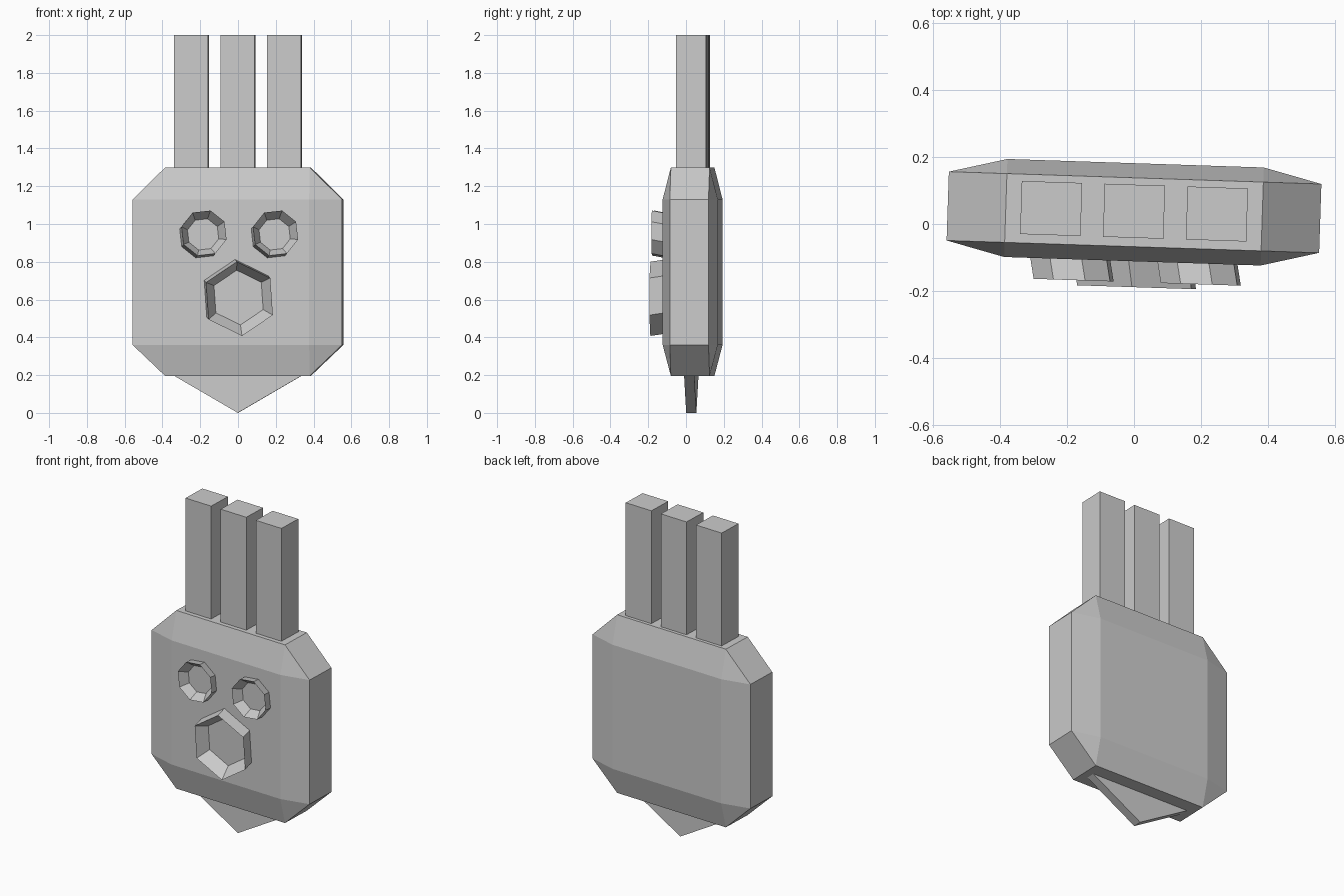
import bpy, bmesh
from math import sin, cos, radians, tau
from mathutils import Matrix

if "Cube" in bpy.data.objects:
    bpy.data.objects.remove(bpy.data.objects["Cube"])

# The whole model is turned slightly about z and set a little back
PLACE = Matrix.Translation((0, 0.035, 0)) @ Matrix.Rotation(radians(-1.9), 4, 'Z')


def finish(name, bm):
    bmesh.ops.recalc_face_normals(bm, faces=bm.faces)
    bm.transform(PLACE)
    mesh = bpy.data.meshes.new(name)
    bm.to_mesh(mesh)
    bm.free()
    obj = bpy.data.objects.new(name, mesh)
    bpy.context.collection.objects.link(obj)
    return obj


def box(name, center, size):
    bm = bmesh.new()
    bmesh.ops.create_cube(bm, size=1, matrix=Matrix.Translation(center) @ Matrix.Diagonal((*size, 1)))
    return finish(name, bm)


def ring(bm, sides, radius, cx, y, cz, phase):
    angles = [radians(phase) + tau * i / sides for i in range(sides)]
    return [bm.verts.new((cx + radius * cos(a), y, cz + radius * sin(a))) for a in angles]


def bridge(bm, a, b):
    for i in range(len(a)):
        j = (i + 1) % len(a)
        bm.faces.new((a[i], a[j], b[j], b[i]))


def bowl(name, sides, phase, back, front, r_out, r_in, y_front):
    """Leaning tube with a sharp rim and a funnel-shaped hollow."""
    bm = bmesh.new()
    outer = ring(bm, sides, r_out, back[0], -0.135, back[1], phase)
    rim = ring(bm, sides, r_out, front[0], y_front, front[1], phase)
    floor_cx, floor_cz = (back[0] + front[0]) / 2, (back[1] + front[1]) / 2
    floor = ring(bm, sides, r_in, floor_cx, -0.149, floor_cz, phase)
    bridge(bm, outer, rim)
    bridge(bm, rim, floor)
    bm.faces.new(floor)
    bm.faces.new(outer)
    return finish(name, bm)


# Body: chamfered slab, thick in the middle and thinner at the rim
bm = bmesh.new()
for sx in (-1, 1):
    for sy in (-1, 1):
        for z_in, z_out in ((0.36, 0.195), (1.13, 1.30)):
            bm.verts.new((sx * 0.382, sy * 0.146, z_in))
            bm.verts.new((sx * 0.555, sy * 0.1025, z_in))
            bm.verts.new((sx * 0.382, sy * 0.1025, z_out))
bmesh.ops.convex_hull(bm, input=bm.verts[:])
bmesh.ops.dissolve_limit(bm, angle_limit=radians(1), verts=bm.verts[:], edges=bm.edges[:])
finish("body", bm)

# Three upright posts on top
for i, x in enumerate((-0.247, 0, 0.247)):
    box(f"top_post_{i + 1}", (x, 0.003, 1.645), (0.18, 0.158, 0.71))

# Pointed wedge below
bm = bmesh.new()
front, back = [[bm.verts.new((x, y, z)) for x, z in ((-0.338, 0.197), (0, 0), (0.338, 0.197))]
               for y in (-0.034, 0.020)]
bm.faces.new(front)
bm.faces.new(back)
bridge(bm, front, back)
finish("chin", bm)

# Eyes and mouth
for side, x in (("left", -0.181), ("right", 0.198)):
    bowl(f"{side}_eye", 8, 29, (x - 0.006, 0.938), (x + 0.008, 0.952), 0.124, 0.086, -0.208)
bowl("mouth", 6, 34, (0.001, 0.617), (0.015, 0.604), 0.197, 0.145, -0.223)
